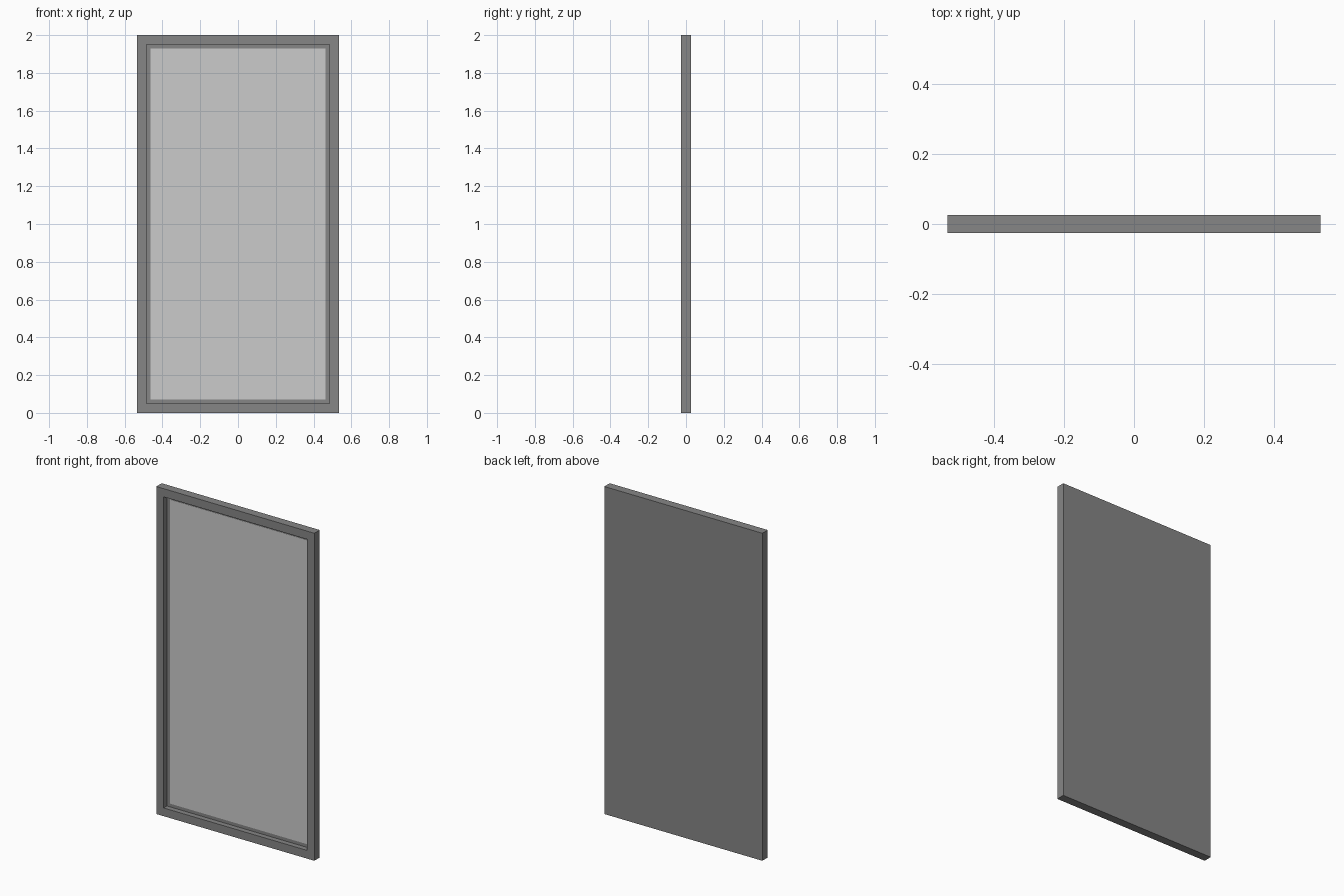
import bpy
import bmesh

if "Cube" in bpy.data.objects:
    bpy.data.objects.remove(bpy.data.objects["Cube"])

WIDTH, DEPTH, HEIGHT = 1.068, 0.052, 2.0
BORDER, RECESS = 0.071, 0.032
PANE = 0.002


def box_mesh(size, centre):
    bm = bmesh.new()
    bmesh.ops.create_cube(bm, size=1)
    bmesh.ops.scale(bm, vec=size, verts=bm.verts)
    bmesh.ops.translate(bm, vec=centre, verts=bm.verts)
    bm.normal_update()
    return bm


def add_object(name, bm, colour=None):
    mesh = bpy.data.meshes.new(name)
    bm.to_mesh(mesh)
    bm.free()
    obj = bpy.data.objects.new(name, mesh)
    bpy.context.collection.objects.link(obj)
    if colour:
        mat = bpy.data.materials.new(name + "_dark")
        mat.diffuse_color = colour
        mat.use_nodes = True
        mat.node_tree.nodes["Principled BSDF"].inputs["Base Color"].default_value = mat.diffuse_color
        mesh.materials.append(mat)
    return obj


# Frame with closed back: inset the front face and push it in
bm = box_mesh((WIDTH, DEPTH, HEIGHT), (0, 0, HEIGHT / 2))
front = min(bm.faces, key=lambda f: f.calc_center_median().y)
bmesh.ops.inset_region(bm, faces=[front], thickness=BORDER)
lip = bmesh.ops.inset_region(bm, faces=[front], thickness=0.0)
bmesh.ops.translate(bm, vec=(0, RECESS, 0), verts=front.verts)
add_object("frame", bm, (0.24, 0.24, 0.24, 1))

# Pale pane lying on the floor of the recess
floor_y = -DEPTH / 2 + RECESS
bm = box_mesh((WIDTH - 2 * BORDER, PANE, HEIGHT - 2 * BORDER),
              (0, floor_y - PANE / 2, HEIGHT / 2))
add_object("pane", bm)
